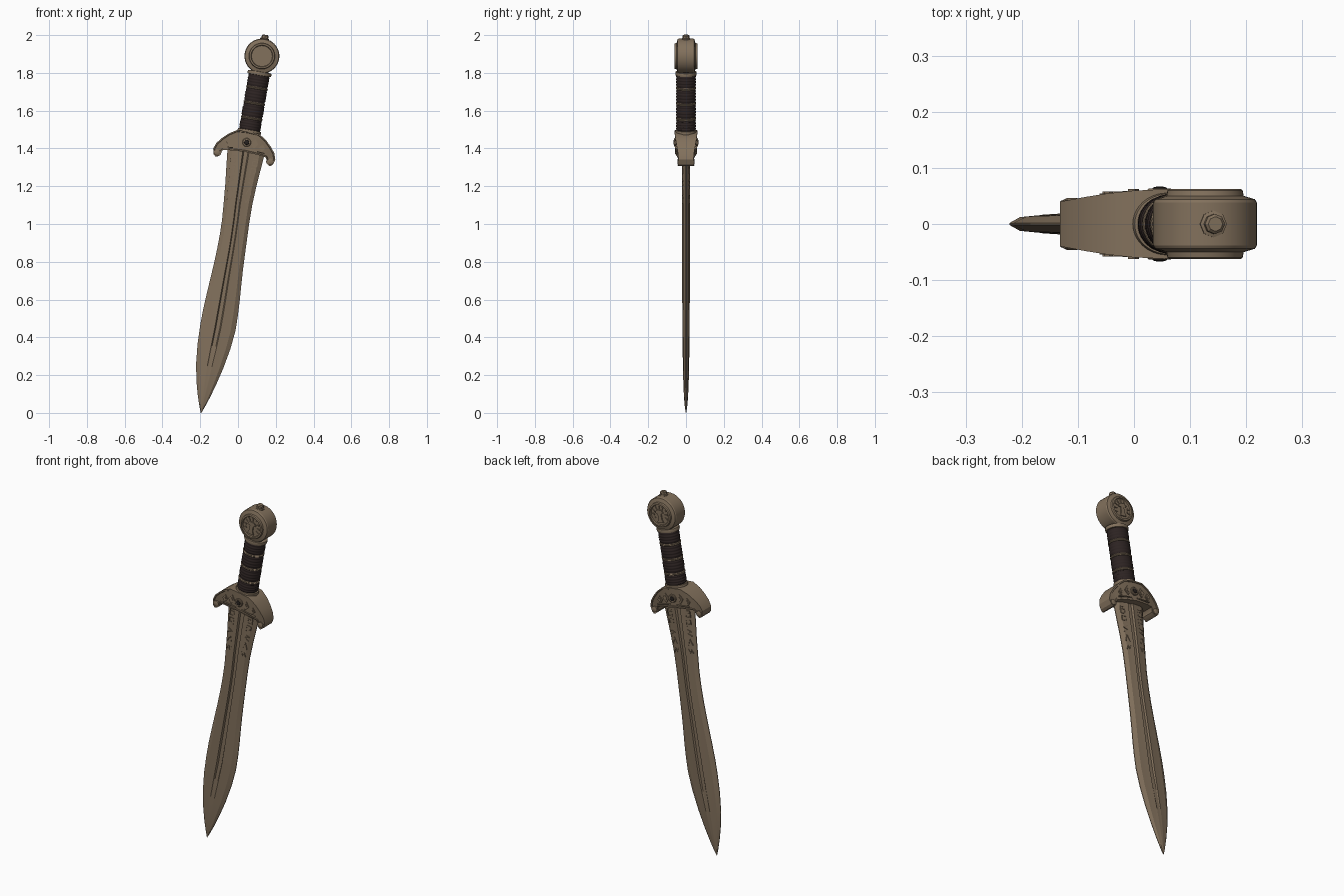
import bpy, bmesh, math
from mathutils import Matrix

if "Cube" in bpy.data.objects:
    bpy.data.objects.remove(bpy.data.objects["Cube"])

# The sword is built upright (x = width, z = along the blade, tip at 0), then tilted
TILT = Matrix.Translation((-0.2, 0, 0)) @ Matrix.Rotation(math.radians(9.9), 4, 'Y')


def material(name, rgb):
    m = bpy.data.materials.new(name)
    m.diffuse_color = (*rgb, 1)
    m.use_nodes = True
    m.node_tree.nodes["Principled BSDF"].inputs["Base Color"].default_value = m.diffuse_color
    return m


BRONZE = material("aged_bronze", (0.225, 0.165, 0.108))
LEATHER = material("dark_leather", (0.026, 0.017, 0.016))
GEM = material("dark_stone", (0.02, 0.016, 0.014))


def finish(name, bm, mat, angle=30):
    bmesh.ops.remove_doubles(bm, verts=bm.verts, dist=1e-5)
    bmesh.ops.recalc_face_normals(bm, faces=bm.faces)
    me = bpy.data.meshes.new(name)
    bm.to_mesh(me)
    bm.free()
    me.materials.append(mat)
    ob = bpy.data.objects.new(name, me)
    bpy.context.collection.objects.link(ob)
    ob.matrix_world = TILT
    bpy.ops.object.select_all(action='DESELECT')
    ob.select_set(True)
    bpy.context.view_layer.objects.active = ob
    bpy.ops.object.shade_smooth_by_angle(angle=math.radians(angle))
    return ob


def loft(bm, rings):
    """Skin a list of closed rings and cap both ends."""
    vs = [[bm.verts.new(p) for p in r] for r in rings]
    n = len(vs[0])
    for a, b in zip(vs, vs[1:]):
        for i in range(n):
            j = (i + 1) % n
            bm.faces.new((a[i], a[j], b[j], b[i]))
    bm.faces.new(vs[0])
    bm.faces.new(vs[-1])


def lathe(bm, profile, n=40, sy=1.0, axis='Z', centre=(0, 0, 0)):
    """Turn (radius, height) points about the z or y axis."""
    cx, cy, cz = centre
    rings = []
    for r, h in profile:
        ring = []
        for i in range(n):
            t = 2 * math.pi * i / n
            c, s = r * math.cos(t), r * math.sin(t)
            ring.append((cx + c, cy + s * sy, cz + h) if axis == 'Z' else (cx + c, cy + h, cz + s))
        rings.append(ring)
    loft(bm, rings)


def plates(bm, pts, y0, y1):
    """The same raised outline on the front and the back."""
    for s in (-1, 1):
        loft(bm, [[(x, s * y, z) for x, z in pts] for y in (y0, y1)])


def bar(bm, a, b, w, y0, y1):
    dx, dz = b[0] - a[0], b[1] - a[1]
    k = w / 2 / math.hypot(dx, dz)
    px, pz = -dz * k, dx * k
    plates(bm, [(a[0] + px, a[1] + pz), (b[0] + px, b[1] + pz),
                (b[0] - px, b[1] - pz), (a[0] - px, a[1] - pz)], y0, y1)


# Blade: leaf outline rows (height, left, right, half thickness, groove depth 0..1)
rows = [(0.0, .003, .005, .001, 0), (.03, -.009, .017, .006, 0), (.09, -.029, .037, .011, 0),
        (.16, -.048, .057, .014, 0), (.25, -.066, .079, .0165, .1), (.36, -.077, .099, .018, .6),
        (.46, -.080, .109, .019, 1), (.54, -.079, .108, .0195, 1), (.62, -.075, .104, .02, 1),
        (.70, -.070, .098, .02, 1), (.78, -.065, .093, .0205, 1), (.87, -.061, .089, .021, 1),
        (.95, -.060, .086, .021, 1), (1.03, -.062, .083, .021, 1), (1.13, -.070, .082, .0215, 1),
        (1.22, -.078, .086, .022, 1), (1.30, -.087, .092, .022, 1), (1.42, -.100, .101, .022, 1)]
bm = bmesh.new()
rings = []
for u, l, r, t, g in rows:
    c, h = (l + r) / 2, (r - l) / 2
    side = [(-1, .1), (-.74, .74), (-.24, .95), (-.17, 1), (-.11, 1 - .45 * g),
            (.11, 1 - .45 * g), (.17, 1), (.24, .95), (.74, .74), (1, .1)]
    rings.append([(c + f * h, -k * t, u) for f, k in side] +
                 [(c + f * h, k * t, u) for f, k in reversed(side)])
loft(bm, rings)
finish("blade", bm, BRONZE, 14)

# Blade ornament: two columns of abstract angular marks
bm = bmesh.new()
shapes = [[(-1, 1), (1, 1), (1, -1), (-1, -1), (-1, .3), (.3, .3)],
          [(-1, -1), (-1, 1), (1, 1), (1, -.3), (0, -.3)],
          [(-1, 1), (1, .3), (-1, -.3), (1, -1)],
          [(-1, -1), (0, 1), (1, -1)],
          [(-1, .6), (-.3, -.6), (.3, .6), (1, -.6)]]
for side in (-1, 1):
    for i, shape in enumerate(shapes):
        u = 1.355 - i * .052
        cx = side * (.058 - i * .003) + .001 * i
        pts = [(cx + side * a * .013, u + b * .018) for a, b in shape]
        for a, b in zip(pts, pts[1:]):
            bar(bm, a, b, .004, .012, .0205)
finish("blade_ornament", bm, BRONZE)

# Guard: arched strip with curled ends, thickest at the middle
half = [((0, 1.512), (0, 1.402)), ((.06, 1.508), (.05, 1.399)), ((.10, 1.483), (.09, 1.396)),
        ((.132, 1.452), (.115, 1.392)), ((.156, 1.422), (.121, 1.381)),
        ((.167, 1.390), (.121, 1.368)), ((.160, 1.362), (.130, 1.357)), ((.148, 1.351), (.140, 1.351))]
pairs = [((-a[0], a[1]), (-b[0], b[1])) for a, b in half[:0:-1]] + half
bm = bmesh.new()


def guard_y(x):
    return .062 - .022 * (x / .167) ** 2


rings = []
for a, b in pairs:
    y = guard_y(a[0])
    rings.append([(a[0], -y, a[1]), (a[0], y, a[1]), (b[0], y * .93, b[1]), (b[0], -y * .93, b[1])])
loft(bm, rings)
bm.normal_update()
bmesh.ops.recalc_face_normals(bm, faces=bm.faces)
for s in (-1, 1):
    faces = [f for f in bm.faces if f.normal.y * s > .7]
    bmesh.ops.inset_region(bm, faces=faces, thickness=.007, depth=0)
    bmesh.ops.inset_region(bm, faces=faces, thickness=.002, depth=-.004)
for v in bm.verts:
    v.co.x -= .006
finish("guard", bm, BRONZE)

# Guard ornament: scrolls, diamonds and studs
bm = bmesh.new()
for s in (-1, 1):
    lathe(bm, [(.010, -.046), (.016, -.043), (.016, .043), (.010, .046)], 20, 1, 'Y',
          (s * .143 - .006, 0, 1.374))
    for x, z, w in ((.045, 1.452, .020), (.088, 1.437, .016)):
        x, y = s * x - .006, guard_y(x)
        for k, top in ((1, .0005), (.5, .004)):
            plates(bm, [(x - w * k, z), (x, z + w * 1.3 * k), (x + w * k, z), (x, z - w * 1.3 * k)],
                   y - .012, y + top - .002)
    bar(bm, (s * .018, 1.418), (s * .10, 1.411), .005, .04, .058)
lathe(bm, [(.020, -.063), (.023, -.060), (.023, .060), (.020, .063)], 24, 1, 'Y', (-.004, 0, 1.453))
finish("guard_ornament", bm, BRONZE)

bm = bmesh.new()
lathe(bm, [(.005, -.067), (.012, -.065), (.014, -.062), (.014, .062), (.012, .065), (.005, .067)],
      20, 1, 'Y', (-.004, 0, 1.453))
finish("guard_stone", bm, GEM)

# Grip: ribbed leather sections between bronze bands
bands = [1.512, 1.583, 1.664, 1.746, 1.822]
bm = bmesh.new()
prof = [(.045, 1.49)]
for lo, hi in zip(bands, bands[1:]):
    for i in range(21):
        f = i / 20
        swell = .0515 + .005 * math.sin(math.pi * f) ** .5 if 0 < f < 1 else .0515
        prof.append((swell + (.0012 if i % 4 < 2 else -.0008), lo + (hi - lo) * f))
prof.append((.045, 1.84))
lathe(bm, prof, 40, .92)
finish("grip", bm, LEATHER)

bm = bmesh.new()
for z in bands[1:-1]:
    lathe(bm, [(.048, z - .007), (.056, z - .006), (.058, z - .003), (.0555, z),
               (.058, z + .003), (.056, z + .006), (.048, z + .007)], 40, .92)
for z, r in ((1.511, .061), (1.824, .062)):
    lathe(bm, [(.045, z - .012), (r, z - .009), (r + .002, z), (r, z + .009), (.045, z + .012)], 40, .88)
finish("grip_bands", bm, BRONZE)

# Pommel: thick disc with a raised, rimmed medallion on each face
PC = (-.003, 0, 1.917)
bm = bmesh.new()
face = [(.0925, .038), (.089, .044), (.069, .050), (.067, .060), (.064, .062), (.058, .062),
        (.055, .055), (.004, .055)]
lathe(bm, [(r, -y) for r, y in reversed(face)] + face, 40, 1, 'Y', PC)
finish("pommel", bm, BRONZE)

# Medallion relief: abstract crest with rays
bm = bmesh.new()
px, pz = PC[0], PC[2]
for i in range(9):
    t = math.pi * (i / 8 * 1.3 - .15)
    c, s = math.cos(t), math.sin(t)
    bar(bm, (px + .034 * c, pz + .034 * s), (px + .050 * c, pz + .050 * s), .008, .05, .060)
plates(bm, [(px - .026, pz + .012), (px - .014, pz + .028), (px + .014, pz + .028), (px + .026, pz + .012),
            (px + .010, pz + .006), (px + .012, pz - .024), (px + .020, pz - .042), (px - .020, pz - .042),
            (px - .012, pz - .024), (px - .010, pz + .006)], .05, .061)
finish("pommel_relief", bm, BRONZE)

# Peg on top of the pommel
bm = bmesh.new()
lathe(bm, [(.024, 2.0), (.024, 2.011), (.018, 2.013), (.018, 2.026), (.013, 2.031)], 8, 1, 'Z', (-.004, 0, 0))
finish("pommel_peg", bm, BRONZE, 20)
